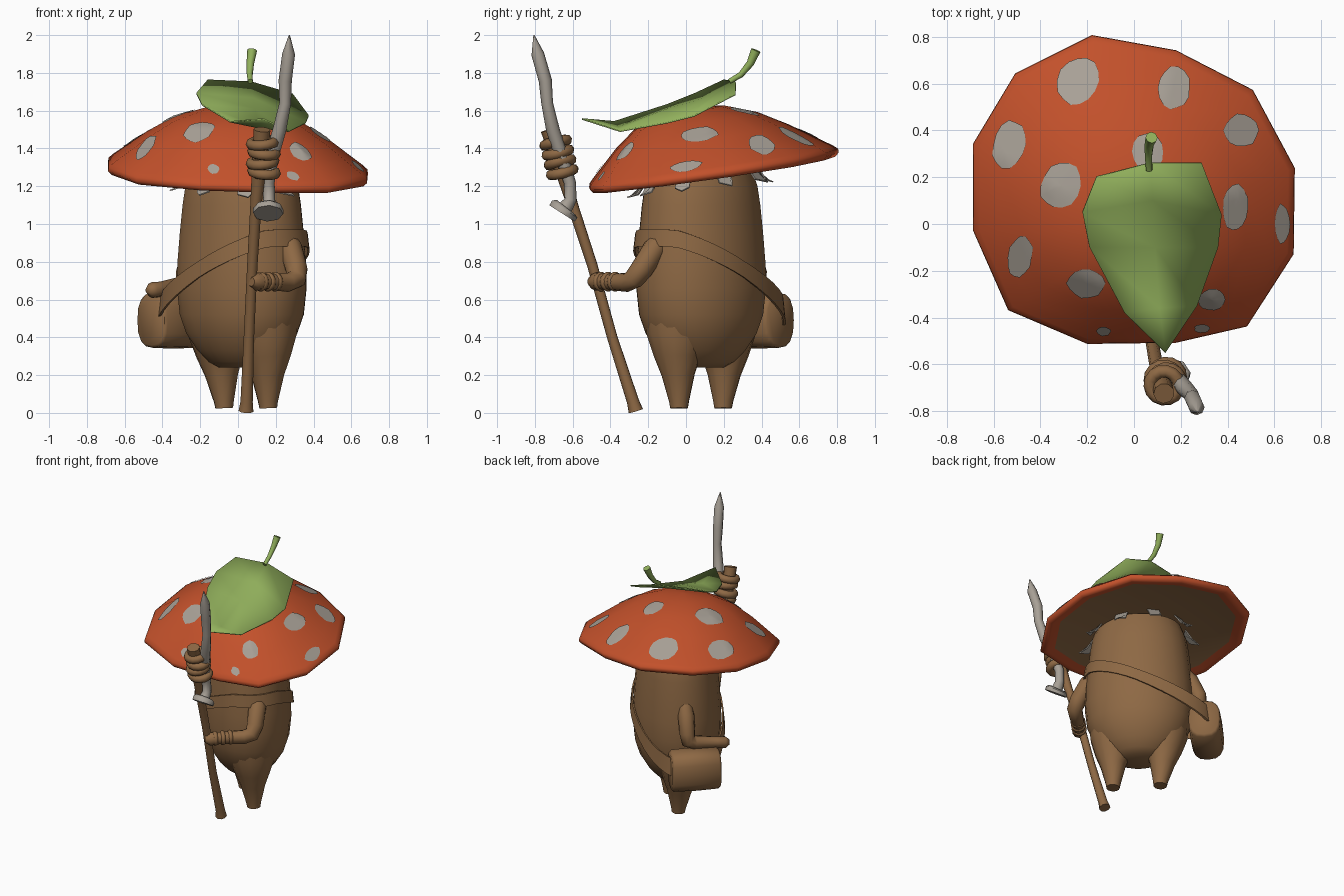
import bpy, bmesh, math, random
from mathutils import Vector
from mathutils.bvhtree import BVHTree

random.seed(4)
V = Vector
S = math.sqrt(0.5)
SIDE = V((-S, S, 0))      # sideways axis of the figure (towards the bag)
FWD = V((-S, -S, 0))      # direction the figure faces
MID = V((0.02, 0.08, 0))


def mat(name, rgb):
    m = bpy.data.materials.new(name)
    m.diffuse_color = (*rgb, 1)
    return m


BROWN = mat("brown", (0.27, 0.14, 0.058))
RED = mat("orange red", (0.545, 0.082, 0.024))
GREY = mat("warm grey", (0.393, 0.355, 0.307))
GREEN = mat("leaf green", (0.285, 0.434, 0.107))


def local(u, v, z):
    return MID + SIDE * u + FWD * v + V((0, 0, z))


def smooth(ob, angle=55):
    bpy.ops.object.select_all(action='DESELECT')
    ob.select_set(True)
    bpy.context.view_layer.objects.active = ob
    bpy.ops.object.shade_smooth_by_angle(angle=math.radians(angle))


def mesh_object(name, bm, *mats):
    bmesh.ops.recalc_face_normals(bm, faces=bm.faces[:])
    me = bpy.data.meshes.new(name)
    bm.to_mesh(me)
    bm.free()
    ob = bpy.data.objects.new(name, me)
    bpy.context.collection.objects.link(ob)
    for m in mats:
        me.materials.append(m)
    return ob


def loft(name, rings, *mats, loop=False):
    """Skin a list of closed rings; cap the ends, or join them if loop."""
    bm = bmesh.new()
    vs = [[bm.verts.new(p) for p in r] for r in rings]
    n = len(vs[0])
    pairs = list(zip(vs, vs[1:])) + ([(vs[-1], vs[0])] if loop else [])
    for a, b in pairs:
        for i in range(n):
            j = (i + 1) % n
            bm.faces.new((a[i], a[j], b[j], b[i]))
    if not loop:
        bm.faces.new(vs[0])
        bm.faces.new(vs[-1])
    ob = mesh_object(name, bm, *mats)
    smooth(ob)
    return ob


def circle(n):
    return [(math.cos(math.tau * i / n), math.sin(math.tau * i / n)) for i in range(n)]


def tube(name, pts, radii, m, sides=10):
    pts = [V(p) for p in pts]
    rings = []
    for i, p in enumerate(pts):
        t = (pts[min(i + 1, len(pts) - 1)] - pts[max(i - 1, 0)]).normalized()
        a = t.cross(SIDE).normalized()
        b = t.cross(a)
        rings.append([p + (a * c + b * s) * radii[i] for c, s in circle(sides)])
    return loft(name, rings, m)


def ring(name, loc, axis, major, minor, m):
    bpy.ops.mesh.primitive_torus_add(location=loc, rotation=V(axis).to_track_quat('Z', 'Y').to_euler(),
                                     major_radius=major, minor_radius=minor,
                                     major_segments=14, minor_segments=8)
    ob = bpy.context.object
    ob.name = name
    ob.data.materials.append(m)
    smooth(ob, 60)


# body: an oval stalk, wider sideways than front to back
profile = [(0.24, 0.12), (0.27, 0.175), (0.33, 0.235), (0.42, 0.295), (0.52, 0.33), (0.66, 0.345),
           (0.8, 0.342), (0.95, 0.33), (1.1, 0.315), (1.2, 0.3), (1.29, 0.27)]
loft("body", [[local(c * r * 1.1, s * r * 0.89, z) for c, s in circle(24)] for z, r in profile], BROWN)

# legs, flaring into the body
leg_path = ((0.165, 0.025), (0.165, 0.06), (0.172, 0.2), (0.178, 0.3), (0.175, 0.4), (0.16, 0.5))
for side, k in (("left", 1), ("right", -1)):
    tube(side + "_leg", [local(k * u, 0, z) + V((0.05 * max(0, 0.5 - z), 0, 0)) for u, z in leg_path],
         [0.047, 0.053, 0.088, 0.125, 0.165, 0.19], BROWN, 14)

# arms
tube("right_arm", [(0.24, -0.11, 0.93), (0.28, -0.165, 0.87), (0.31, -0.235, 0.76), (0.308, -0.275, 0.71),
                   (0.265, -0.31, 0.69), (0.15, -0.42, 0.695), (0.095, -0.48, 0.695), (0.07, -0.505, 0.695)],
     [0.055, 0.063, 0.06, 0.055, 0.05, 0.043, 0.048, 0.025], BROWN)
for t in (0.0, 0.5, 1.0):
    ring("wrist_fold", (0.12 + 0.075 * t, -0.45 + 0.075 * t, 0.695), FWD, 0.036, 0.017, BROWN)
tube("left_arm", [(-0.2, 0.3, 0.93), (-0.235, 0.335, 0.86), (-0.275, 0.375, 0.74), (-0.28, 0.37, 0.69),
                  (-0.31, 0.335, 0.67), (-0.41, 0.22, 0.655), (-0.455, 0.175, 0.65), (-0.475, 0.155, 0.65)],
     [0.05, 0.058, 0.055, 0.055, 0.05, 0.04, 0.042, 0.02], BROWN)


# bag hanging on the side: a squared-off roll lying front to back
def soft(t):
    return math.copysign(abs(t) ** 0.75, t)


loft("bag", [[local(0.465 + 0.115 * k * soft(c), v, 0.49 + 0.15 * k * soft(s)) for c, s in circle(16)]
             for v, k in ((-0.13, 0.86), (-0.115, 0.97), (0.05, 1.0), (0.2, 0.97), (0.215, 0.88))], BROWN)

# strap: slanted band over one shoulder, reaching out to the bag
band = []
for c, s in circle(36):
    u = c * (0.53 if c > 0 else 0.38)
    v = s * 0.316
    z = 0.925 - 0.48 * max(0, u + 0.34)
    w = 0.045 + 0.022 * max(0, c)
    band.append([local(u * k, v * k, z + dz) for k, dz in ((1.0, -w), (1.03, -w), (1.0, w), (0.97, w))])
loft("strap", band, BROWN, loop=True)

# cap: uneven twelve-sided dome, tilted and leaning forward
rim = [(0.69, 0.24), (0.51, 0.575), (0.18, 0.745), (-0.18, 0.81), (-0.51, 0.645), (-0.69, 0.345),
       (-0.69, -0.03), (-0.54, -0.37), (-0.2, -0.515), (0.18, -0.51), (0.485, -0.44), (0.685, -0.13)]


def cap_point(r, h, x, y):
    k = r / 0.695
    x, y = x * k, (y - 0.15) * k
    return V((x, 0.15 + y - 0.4 * max(0, h - 0.03), 1.275 + h - 0.035 * x + 0.14 * y))


cap_profile = [(0.01, 0.02), (0.6, 0.004), (0.645, -0.012), (0.675, -0.014), (0.693, 0.005), (0.69, 0.026),
               (0.665, 0.048), (0.59, 0.103), (0.48, 0.184), (0.34, 0.27), (0.18, 0.327), (0.01, 0.345)]
cap = loft("cap", [[cap_point(r, h, x, y) for x, y in rim] for r, h in cap_profile], RED, BROWN)
for f in cap.data.polygons:
    if f.normal.z < 0 and (f.center - V((0, 0.15, f.center.z))).length < 0.5:
        f.material_index = 1

# pale spots: thin plates laid on the dome (x, y, half width, half depth)
bm = bmesh.new()
bm.from_mesh(cap.data)
tree = BVHTree.FromBMesh(bm)
bm.free()
spots = [(-0.235, 0.61, 0.09, 0.105), (0.17, 0.58, 0.068, 0.09), (-0.53, 0.34, 0.07, 0.1), (0.455, 0.4, 0.075, 0.07),
         (-0.31, 0.165, 0.085, 0.1), (0.06, 0.31, 0.065, 0.08), (0.43, 0.07, 0.055, 0.1), (0.63, 0.0, 0.033, 0.085),
         (-0.485, -0.14, 0.052, 0.09), (-0.205, -0.25, 0.08, 0.062), (0.33, -0.32, 0.055, 0.045),
         (0.29, -0.443, 0.033, 0.018), (-0.13, -0.455, 0.03, 0.02)]
for x, y, rx, ry in spots:
    bm = bmesh.new()
    wob = [random.uniform(0.93, 1.07) for _ in range(14)]
    lean = 0.15 if x < -0.2 < y else 0.0
    rows = []
    for k in (0.02, 0.35, 0.7, 1.0):
        row = []
        for (c, s), w in zip(circle(14), wob):
            px, py = x + rx * k * w * c + lean * ry * k * s, y + ry * k * w * s
            hit, nor, _, _ = tree.ray_cast(V((px, py, 3)), V((0, 0, -1)))
            row.append(bm.verts.new(hit + nor * 0.006))
        rows.append(row)
    bm.faces.new(rows[0])
    for a, b in zip(rows, rows[1:]):
        for i in range(14):
            bm.faces.new((a[i - 1], a[i], b[i], b[i - 1]))
    smooth(mesh_object("cap_spot", bm, GREY))

# torn veil scraps around the neck
for i in range(9):
    a = math.tau * (i + 0.3) / 9
    bm = bmesh.new()

    def scrap(da, r, z):
        return bm.verts.new(local(math.cos(a + da) * r * 1.1, math.sin(a + da) * r * 0.92, z))
    top = 1.265 + 0.03 * (math.cos(a) - math.sin(a))
    p = [scrap(-0.14, 0.29, top), scrap(0.14, 0.29, top), scrap(0.13, 0.33, top - 0.065),
         scrap(0.05, 0.385, top - 0.085), scrap(-0.1, 0.335, top - 0.07)]
    bm.faces.new(p)
    ob = mesh_object("veil_scrap", bm, GREY)
    ob.modifiers.new("thickness", 'SOLIDIFY').thickness = 0.008

# leaf hat: rows of left edge, midrib, right edge, then the tip
rows = [((-0.16, 0.2, 1.765), (0.07, 0.26, 1.755), (0.29, 0.26, 1.69)),
        ((-0.22, 0.05, 1.695), (0.08, 0.1, 1.668), (0.375, 0.04, 1.575)),
        ((-0.19, -0.1, 1.635), (0.09, -0.1, 1.61), (0.36, -0.1, 1.54)),
        ((-0.04, -0.38, 1.545), (0.11, -0.36, 1.515), (0.27, -0.35, 1.495))]
bm = bmesh.new()
vs = [[bm.verts.new(p) for p in r] for r in rows]
for a, b in zip(vs, vs[1:]):
    for i in (0, 1):
        bm.faces.new((a[i], b[i], b[i + 1], a[i + 1]))
tip = bm.verts.new((0.135, -0.55, 1.56))
for i in (0, 1):
    bm.faces.new((vs[-1][i], tip, vs[-1][i + 1]))
leaf = mesh_object("leaf_hat", bm, GREEN)
leaf.modifiers.new("thickness", 'SOLIDIFY').thickness = 0.008
smooth(leaf)
tube("leaf_stem", [(0.065, 0.23, 1.755), (0.062, 0.29, 1.79), (0.065, 0.34, 1.85), (0.075, 0.37, 1.92)],
     [0.014, 0.016, 0.02, 0.026], GREEN, 8)

# staff
tube("staff", [(0.043, -0.265, 0.01), (0.046, -0.28, 0.06), (0.058, -0.39, 0.4), (0.076, -0.495, 0.78),
               (0.095, -0.6, 1.1), (0.115, -0.67, 1.33), (0.128, -0.725, 1.5)],
     [0.04, 0.033, 0.028, 0.028, 0.03, 0.04, 0.045], BROWN, 9)

# bent nail tied to the staff as a spear point
tube("nail_shaft", [(0.272, -0.805, 2.0), (0.268, -0.785, 1.9), (0.25, -0.745, 1.76), (0.25, -0.735, 1.64), (0.22, -0.705, 1.5),
                    (0.18, -0.66, 1.36), (0.162, -0.615, 1.22), (0.165, -0.61, 1.13), (0.162, -0.64, 1.085)],
     [0.003, 0.034, 0.035, 0.031, 0.036, 0.036, 0.032, 0.032, 0.04], GREY, 8)
tube("nail_head", [(0.16, -0.634, 1.088), (0.16, -0.642, 1.078), (0.16, -0.656, 1.056)], [0.065, 0.082, 0.08], GREY, 8)

# rope binding
for i in range(4):
    t = i / 3
    ring("rope_binding", (0.134 + 0.004 * (-1) ** i, -0.655 - 0.035 * t, 1.275 + 0.155 * t),
         (0.1 * (-1) ** i, -0.25, 1), 0.062, 0.028, BROWN)
